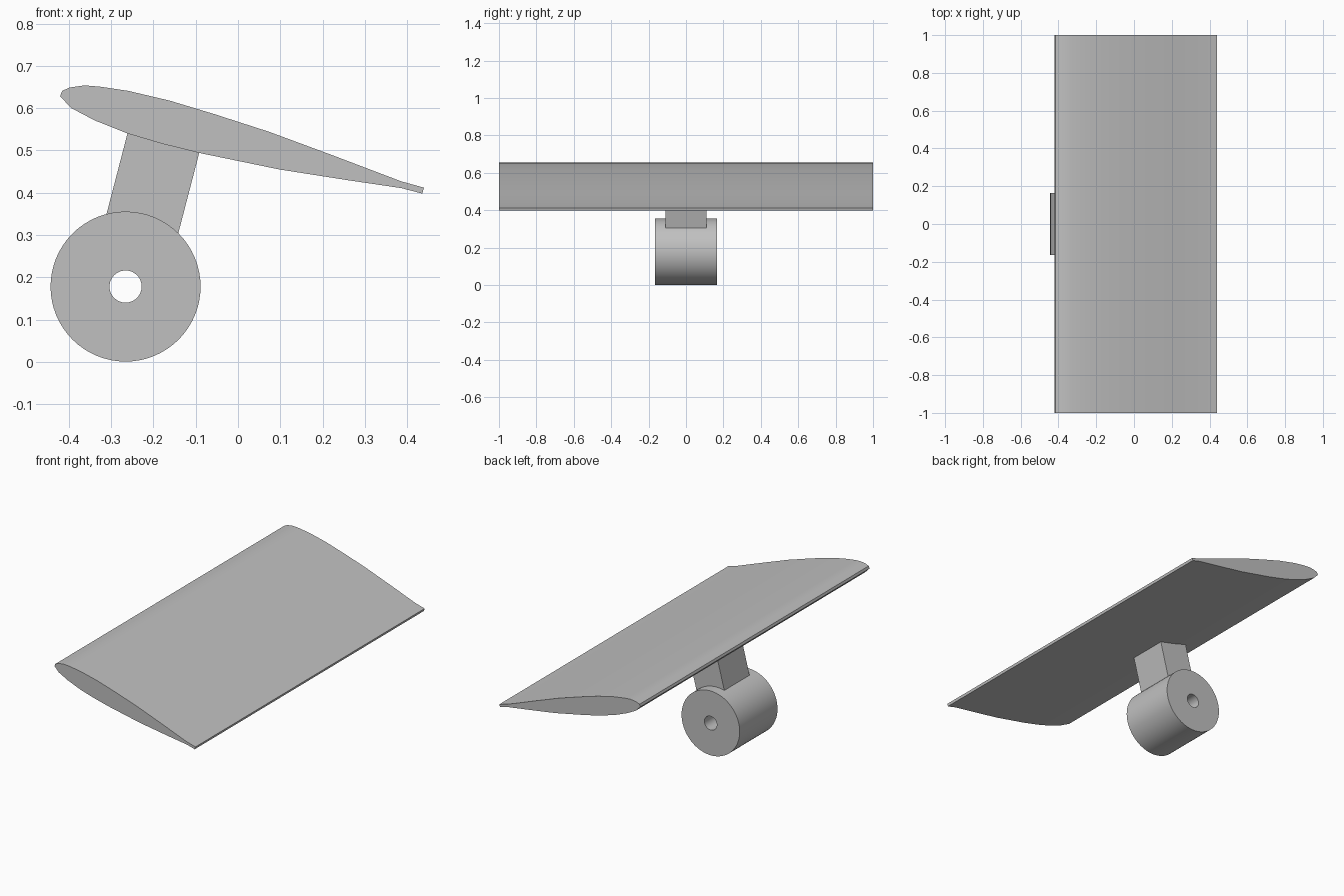
import bpy, bmesh
from math import sin, cos, pi, radians
from mathutils import Vector

cube = bpy.data.objects.get("Cube")
if cube:
    bpy.data.objects.remove(cube, do_unlink=True)

grey = bpy.data.materials.new("light_grey")
grey.use_nodes = True
colour = (0.53, 0.53, 0.53, 1)
grey.diffuse_color = colour
grey.node_tree.nodes["Principled BSDF"].inputs["Base Color"].default_value = colour


def finish(name, bm, angle=30):
    bmesh.ops.recalc_face_normals(bm, faces=bm.faces[:])
    mesh = bpy.data.meshes.new(name)
    bm.to_mesh(mesh)
    bm.free()
    mesh.materials.append(grey)
    obj = bpy.data.objects.new(name, mesh)
    bpy.context.collection.objects.link(obj)
    bpy.ops.object.select_all(action='DESELECT')
    obj.select_set(True)
    bpy.context.view_layer.objects.active = obj
    bpy.ops.object.shade_smooth_by_angle(angle=radians(angle))
    return obj


def extrude_profile(name, points, half_width):
    """Closed x-z outline extruded evenly along y."""
    bm = bmesh.new()
    face = bm.faces.new([bm.verts.new((x, -half_width, z)) for x, z in points])
    out = bmesh.ops.extrude_face_region(bm, geom=[face])
    verts = [g for g in out["geom"] if isinstance(g, bmesh.types.BMVert)]
    bmesh.ops.translate(bm, verts=verts, vec=(0, 2 * half_width, 0))
    return finish(name, bm)


# Wing: upper surface from nose to tail, then lower surface back
upper = [(-.421, .628), (-.416, .641), (-.398, .649), (-.363, .654), (-.327, .651),
         (-.26, .641), (-.162, .618), (-.056, .586), (.074, .544), (.228, .487),
         (.386, .427), (.44, .412)]
lower = [(.436, .398), (.386, .411), (.264, .429), (.098, .455), (-.091, .494),
         (-.18, .516), (-.261, .54), (-.339, .571), (-.394, .6)]
extrude_profile("wing", upper + lower, 1.0)

# Strut: slanted block, its ends sunk into the wing and the drum
strut_points = [(-.318, .323), (-.148, .278), (-.084, .524), (-.254, .569)]
extrude_profile("strut", strut_points, 0.11)

# Drum: square section spun about the y axis, leaving a bore
centre = Vector((-.266, 0, .178))
section = [(.1775, -.165), (.1775, .165), (.038, .165), (.038, -.165)]
steps = 64
bm = bmesh.new()
rings = [[bm.verts.new(centre + Vector((r * cos(a), y, r * sin(a)))) for r, y in section]
         for a in (2 * pi * i / steps for i in range(steps))]
for i, ring in enumerate(rings):
    following = rings[(i + 1) % steps]
    for j in range(4):
        k = (j + 1) % 4
        bm.faces.new((ring[j], ring[k], following[k], following[j]))
finish("drum", bm)
